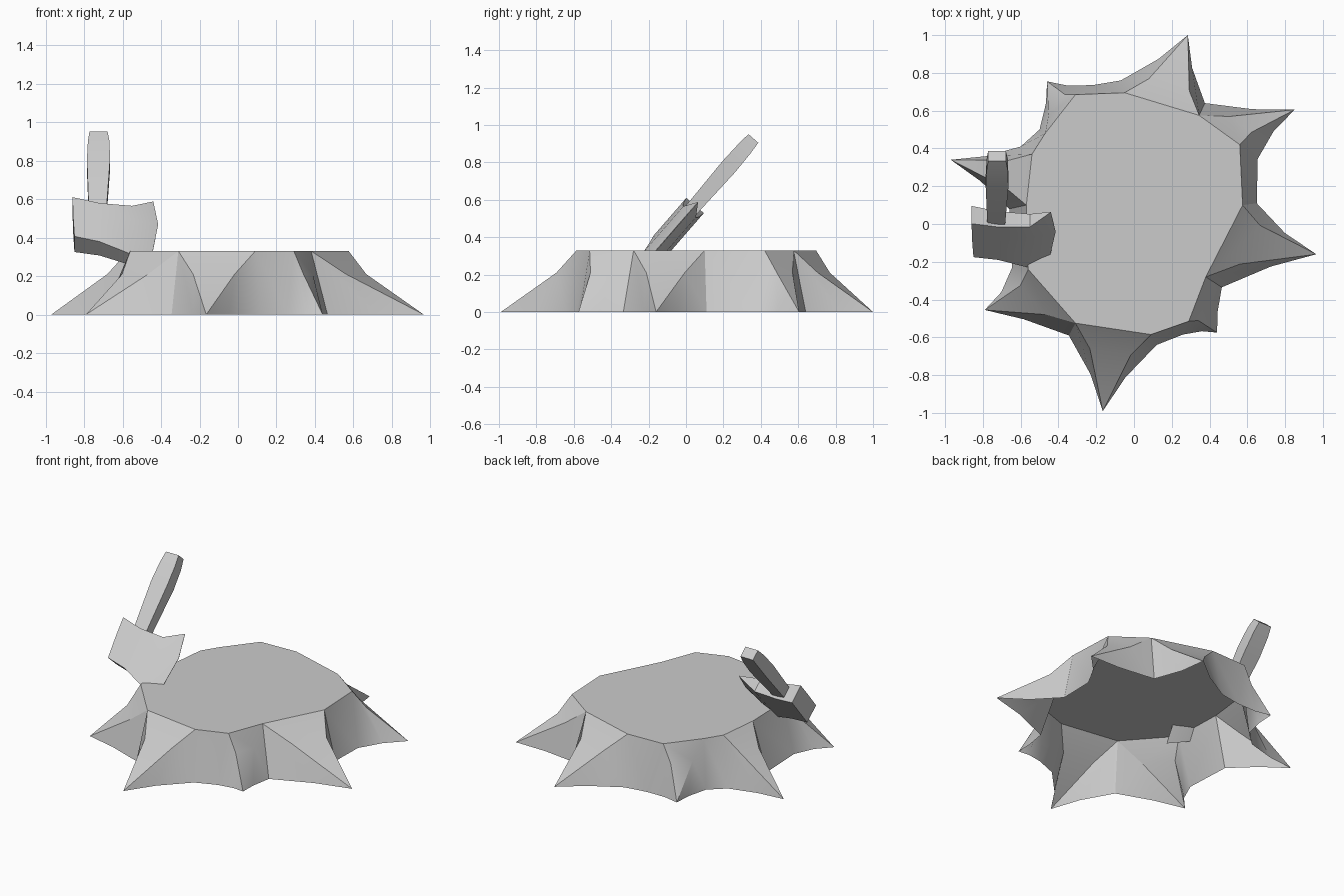
import bpy, bmesh, math
from mathutils import Vector

cube = bpy.data.objects.get("Cube")
if cube:
    bpy.data.objects.remove(cube, do_unlink=True)

gray = bpy.data.materials.new("plain_gray")
gray.use_nodes = True
gray.diffuse_color = (0.6, 0.6, 0.6, 1)
gray.node_tree.nodes["Principled BSDF"].inputs["Base Color"].default_value = gray.diffuse_color


def finish(name, bm):
    """Turn a bmesh into a named, shaded object."""
    mesh = bpy.data.meshes.new(name)
    bm.to_mesh(mesh)
    bm.free()
    mesh.materials.append(gray)
    obj = bpy.data.objects.new(name, mesh)
    bpy.context.collection.objects.link(obj)
    bpy.ops.object.select_all(action='DESELECT')
    obj.select_set(True)
    bpy.context.view_layer.objects.active = obj
    bpy.ops.object.shade_smooth_by_angle(angle=math.radians(30))
    return obj


# Tree stump: valleys around the trunk (top point, ground point) and the tip
# of the root growing between each valley and the next, if there is one
valleys = [
    ((.38, -.28), (.465, -.335), (.965, -.16)),
    ((.575, .1), (.65, .11), None),
    ((.56, .42), (.655, .345), (.85, .605)),
    ((.345, .575), (.375, .64), (.285, 1)),
    ((-.05, .695), (-.07, .76), None),
    ((-.31, .685), (-.22, .735), (-.46, .755)),
    ((-.47, .48), (-.5, .5), None),
    ((-.54, .37), (-.6, .41), (-.97, .34)),
    ((-.57, .1), (-.66, .08), None),
    ((-.56, -.24), (-.645, -.23), (-.79, -.455)),
    ((-.31, -.525), (-.345, -.59), (-.165, -.99)),
    ((.09, -.585), (.12, -.64), None),
    ((.29, -.515), (.26, -.585), (.44, -.575)),
]
TOP, KNEE = .33, .21


def blend(tip, near, far, tip_share, squeeze):
    """Point between a valley and a root tip, squeezed toward the root axis."""
    return (Vector(tip) * tip_share + Vector(near) * (1 - tip_share - squeeze)
            + Vector(far) * squeeze)


def build_stump():
    bm = bmesh.new()

    def vert(xy, z):
        return bm.verts.new((xy[0], xy[1], z))

    tops = [vert(v[0], TOP) for v in valleys]
    bases = [vert(v[1], 0) for v in valleys]
    bm.faces.new(tops)
    for i, (top_xy, base_xy, tip_xy) in enumerate(valleys):
        j = (i + 1) % len(valleys)
        top_a, top_b, base_a, base_b = tops[i], tops[j], bases[i], bases[j]
        if tip_xy is None:
            bm.faces.new((top_a, base_a, base_b, top_b))
            continue
        next_top, next_base = valleys[j][0], valleys[j][1]
        tip = vert(tip_xy, 0)
        knee_a = vert(blend(tip_xy, top_xy, next_top, .28, .09), KNEE)
        knee_b = vert(blend(tip_xy, next_top, top_xy, .28, .09), KNEE)
        flank_a = vert(blend(tip_xy, base_xy, next_base, .5, .05), 0)
        flank_b = vert(blend(tip_xy, next_base, base_xy, .5, .05), 0)
        for face in ((top_a, knee_a, knee_b, top_b),
                     (knee_a, tip, knee_b),
                     (top_a, base_a, flank_a, knee_a),
                     (knee_a, flank_a, tip),
                     (knee_b, tip, flank_b),
                     (knee_b, flank_b, base_b, top_b)):
            bm.faces.new(face)
    return finish("tree_stump", bm)


# Axe: leaning back in the y-z plane
LEAN = math.radians(49)
ALONG = Vector((0, math.cos(LEAN), math.sin(LEAN)))
ACROSS = Vector((0, -math.sin(LEAN), math.cos(LEAN)))
HEAD_CENTRE = Vector((0, -.04, .4675))


def axe_point(x, along, across):
    return HEAD_CENTRE + Vector((x, 0, 0)) + ALONG * along + ACROSS * across


def loft(name, rings):
    """Skin a list of equal rings and cap both ends."""
    bm = bmesh.new()
    loops = [[bm.verts.new(p) for p in ring] for ring in rings]
    count = len(loops[0])
    for low, high in zip(loops, loops[1:]):
        for k in range(count):
            n = (k + 1) % count
            bm.faces.new((low[k], low[n], high[n], high[k]))
    bm.faces.new(loops[0])
    bm.faces.new(loops[-1])
    bmesh.ops.remove_doubles(bm, verts=bm.verts, dist=.0005)
    bmesh.ops.recalc_face_normals(bm, faces=bm.faces)
    return finish(name, bm)


def head_ring(upper, middle_x, lower, half):
    """Section of the wedge: three points on the front side, three behind."""
    side = [upper, (middle_x, 0), lower]
    return ([axe_point(x, a, half) for x, a in side]
            + [axe_point(x, a, -half) for x, a in reversed(side)])


def handle_ring(along, x, half_width, half_thick):
    return [axe_point(x + sx * half_width, along, sy * half_thick)
            for sx, sy in ((-1, -1), (1, -1), (1, 1), (-1, 1))]


build_stump()

# Wedge from the blunt butt to the flared cutting edge
loft("axe_head", [
    head_ring((-.86, .135), -.857, (-.85, -.135), .062),
    head_ring((-.72, .1), -.72, (-.72, -.165), .055),
    head_ring((-.55, .09), -.555, (-.57, -.235), .045),
    head_ring((-.44, .158), -.415, (-.46, -.3), .001),
])

# Handle with a slight swell toward the grip
loft("axe_handle", [
    handle_ring(.05, -.73, .045, .035),
    handle_ring(.41, -.725, .06, .045),
    handle_ring(.54, -.724, .056, .041),
    handle_ring(.61, -.725, .047, .035),
])
